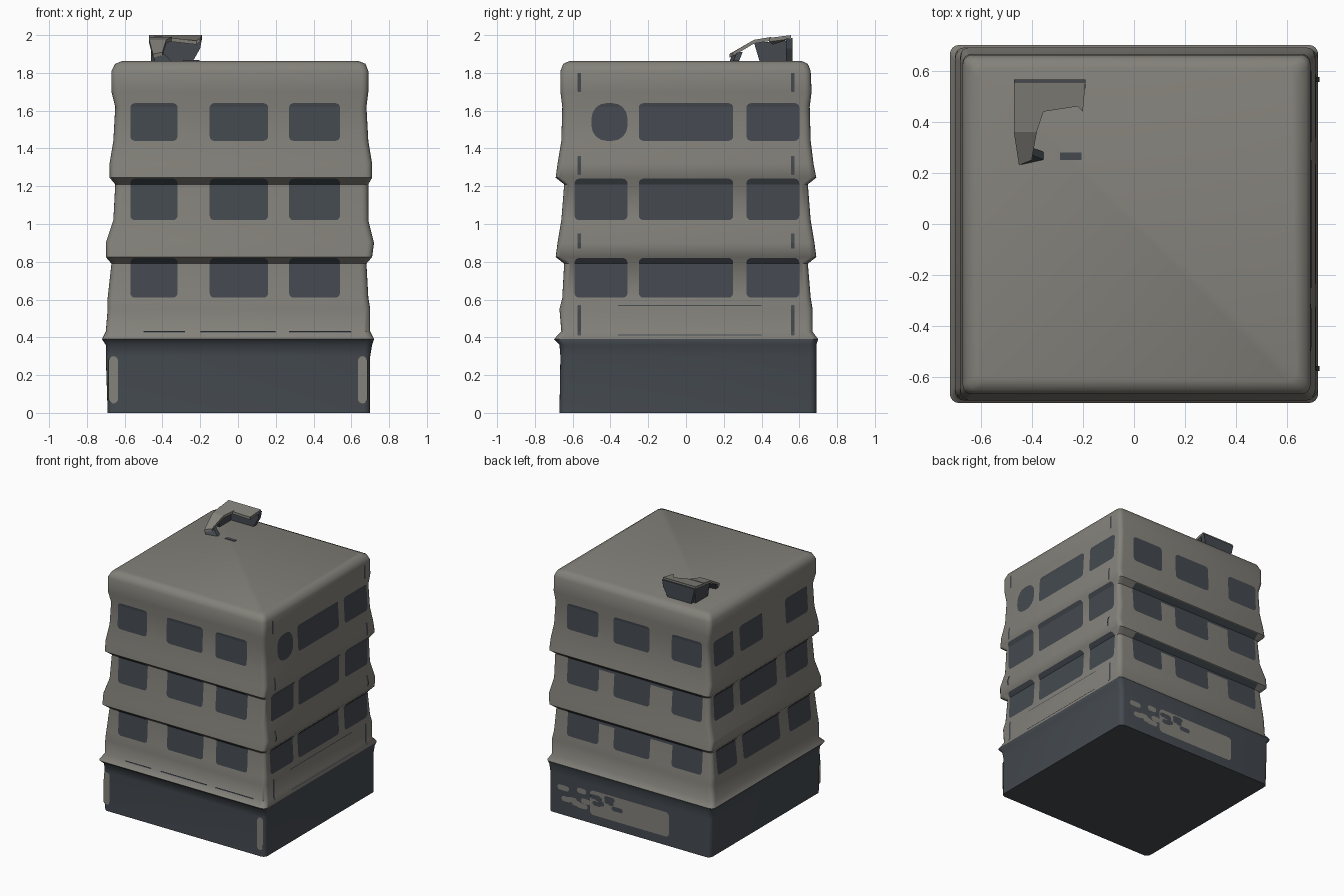
import bpy, bmesh, math, random
from mathutils import Vector

if "Cube" in bpy.data.objects:
    bpy.data.objects.remove(bpy.data.objects["Cube"])

random.seed(4)


def material(name, rgb):
    m = bpy.data.materials.new(name)
    m.diffuse_color = (*rgb, 1)
    m.use_nodes = True
    m.node_tree.nodes["Principled BSDF"].inputs["Base Color"].default_value = m.diffuse_color
    return m


STONE = material("warm_grey_wall", (0.23, 0.22, 0.195))
SLATE = material("dark_slate", (0.058, 0.068, 0.08))
MATS = [STONE, SLATE]

# Wall profile: height, then distance of left, right, front, back wall from the centre
PROFILE = [
    (0.00, .69, .70, .67, .69), (0.30, .70, .70, .665, .69), (0.36, .70, .71, .67, .69),
    (0.39, .72, .72, .70, .70), (0.43, .70, .70, .66, .67), (0.55, .69, .70, .67, .67),
    (0.61, .69, .69, .655, .66), (0.79, .67, .68, .645, .645), (0.825, .70, .71, .69, .69),
    (0.90, .70, .72, .68, .68), (1.02, .66, .69, .66, .66), (1.21, .65, .69, .645, .645),
    (1.245, .68, .71, .69, .69), (1.32, .68, .71, .68, .675), (1.44, .66, .69, .66, .66),
    (1.62, .65, .68, .655, .655), (1.70, .67, .69, .665, .665), (1.81, .67, .69, .665, .66),
    (1.848, .65, .675, .65, .645), (1.864, .61, .635, .615, .61),
]
COLUMN = {"left": 1, "right": 2, "front": 3, "back": 4}


def reach(side, z):
    c = COLUMN[side]
    for a, b in zip(PROFILE, PROFILE[1:]):
        if z <= b[0]:
            t = (z - a[0]) / (b[0] - a[0])
            return a[c] + t * (b[c] - a[c])
    return PROFILE[-1][c]


def finish(name, bm, smooth=None):
    me = bpy.data.meshes.new(name)
    bm.to_mesh(me)
    bm.free()
    for m in MATS:
        me.materials.append(m)
    ob = bpy.data.objects.new(name, me)
    bpy.context.collection.objects.link(ob)
    if smooth:
        bpy.context.view_layer.objects.active = ob
        ob.select_set(True)
        bpy.ops.object.shade_smooth_by_angle(angle=math.radians(smooth))
        ob.select_set(False)
    return ob


# Body: rounded-square rings lofted up the profile, dark below the first ledge
def ring(bm, z, l, r, f, b, rad=0.035, steps=4):
    verts = []
    for k, (cx, cy) in enumerate([(r - rad, b - rad), (rad - l, b - rad),
                                  (rad - l, rad - f), (r - rad, rad - f)]):
        for i in range(steps + 1):
            a = math.pi / 2 * (k + i / steps)
            verts.append(bm.verts.new((cx + rad * math.cos(a), cy + rad * math.sin(a), z)))
    return verts


bm = bmesh.new()
rings = [ring(bm, *row) for row in PROFILE]
for lo, hi in zip(rings, rings[1:]):
    n = len(lo)
    for i in range(n):
        f = bm.faces.new((lo[i], lo[(i + 1) % n], hi[(i + 1) % n], hi[i]))
        f.material_index = 1 if f.calc_center_median().z < 0.38 else 0
bm.faces.new(rings[-1])
bm.faces.new(rings[0][::-1]).material_index = 1
finish("building_body", bm, 50)


# Thin rounded plate that follows a wall
def plate(bm, side, u0, u1, z0, z1, mat=1, r=0.025, off=0.005):
    r = min(r, (z1 - z0) / 2, (u1 - u0) / 2)
    zs = {row[0] for row in PROFILE if z0 < row[0] < z1}
    for i in range(5):
        d = r * (1 - math.cos(math.pi / 2 * i / 4))
        zs |= {round(z0 + d, 5), round(z1 - d, 5)}
    rows = []
    for z in sorted(zs):
        d = max(0, min(z - z0, z1 - z))
        inset = r - math.sqrt(max(0, r * r - (r - d) ** 2)) if d < r else 0
        inset = min(inset, (u1 - u0) / 2 - 0.001)
        w = reach(side, z) + off
        pts = []
        for u in (u0 + inset, u1 - inset):
            pts.append({"front": (u, -w, z), "back": (u, w, z),
                        "right": (w, u, z), "left": (-w, u, z)}[side])
        rows.append([bm.verts.new(p) for p in pts])
    for a, b in zip(rows, rows[1:]):
        quad = [a[0], a[1], b[1], b[0]]
        if side in ("back", "left"):
            quad.reverse()
        bm.faces.new(quad).material_index = mat


# Windows: three storeys of three on every side
STOREYS = [(0.61, 0.82), (1.02, 1.24), (1.44, 1.64)]
WINDOWS = {
    "front": [(-.57, -.32), (-.15, .16), (.27, .54)],
    "right": [(-.59, -.31), (-.25, .25), (.32, .60)],
    "back": [(-.60, -.34), (-.15, .16), (.29, .56)],
    "left": [(-.55, -.28), (-.17, .28), (.36, .60)],
}
for side, spans in WINDOWS.items():
    bm = bmesh.new()
    for s, (z0, z1) in enumerate(STOREYS):
        for i, (u0, u1) in enumerate(spans):
            r = 0.025
            if side == "right" and s == 2 and i == 0:
                u0, r = -0.50, 0.08
            if side == "left" and s == 2 and i == 1:
                u0 = 0.0
            plate(bm, side, u0, u1, z0, z1, r=r)
        # dark strip joining the back windows under the ledges
        if side == "back" and s < 2:
            plate(bm, side, spans[0][0], spans[2][1], z1 - 0.05, z1, r=0.01)
    finish(side + "_windows", bm)

# Dark panel outlines on the front and right walls
bm = bmesh.new()
for z0, z1 in ((0.41, 0.57), (0.87, 0.95), (1.26, 1.36), (1.70, 1.80)):
    for u in (-0.565, 0.565):
        plate(bm, "right", u - 0.009, u + 0.009, z0, z1, r=0.004)
for z in (0.41, 0.565):
    plate(bm, "right", -0.36, 0.40, z, z + 0.006, r=0.002)
for u0, u1 in ((-0.5, -0.28), (-0.2, 0.2), (0.27, 0.6)):
    plate(bm, "front", u0, u1, 0.425, 0.433, r=0.002)
finish("panel_outlines", bm)

# Pale patches on the base: front corners and the worn rear panel
bm = bmesh.new()
plate(bm, "front", -0.685, -0.635, 0.05, 0.30, 0)
plate(bm, "front", 0.635, 0.685, 0.05, 0.30, 0)
plate(bm, "back", -0.34, 0.34, 0.07, 0.26, 0, 0.03)
for i in range(9):
    u, z = random.uniform(0.36, 0.6), random.uniform(0.08, 0.22)
    plate(bm, "back", u - 0.04, u + 0.04, z, z + 0.04, 0, 0.02)
for i in range(9):
    u, z = random.uniform(-0.1, 0.33), random.uniform(0.14, 0.24)
    w = random.uniform(0.02, 0.05)
    plate(bm, "back", u - w, u + w, z, z + 0.035, 1, 0.018, 0.008)
finish("base_patches", bm)


# Rooftop shelter: broken shell with L-shaped lid, dark back panel and legs
def prism(name, pts, depth, mat):
    bm = bmesh.new()
    f = bm.faces.new([bm.verts.new(p) for p in pts])
    f.normal_update()
    out = bmesh.ops.extrude_face_region(bm, geom=[f])["geom"]
    for v in out:
        if isinstance(v, bmesh.types.BMVert):
            v.co += Vector(depth)
    bmesh.ops.recalc_face_normals(bm, faces=bm.faces)
    for f in bm.faces:
        f.material_index = mat
    return finish(name, bm)


prism("shelter_back_panel", [(-.44, .53, 1.86), (-.24, .53, 1.86), (-.20, .53, 1.93),
                             (-.19, .53, 1.985), (-.47, .53, 1.985)], (0, .035, 0), 1)
prism("shelter_lid_back", [(-.47, .44, 1.965), (-.35, .44, 1.965), (-.22, .46, 1.95),
                           (-.20, .44, 1.965), (-.19, .555, 1.98), (-.47, .555, 1.98)],
      (0, 0, .02), 0)
prism("shelter_lid_arm", [(-.47, .36, 1.955), (-.38, .36, 1.955),
                          (-.35, .45, 1.97), (-.47, .45, 1.97)], (0, 0, .02), 0)
prism("shelter_lid_slope", [(-.45, .23, 1.88), (-.40, .25, 1.89),
                            (-.38, .36, 1.955), (-.47, .36, 1.955)], (0, 0, .02), 0)
prism("shelter_side_wall", [(-.46, .39, 1.86), (-.46, .54, 1.86),
                            (-.46, .54, 1.97), (-.46, .36, 1.96)], (.03, 0, 0), 1)
prism("shelter_front_leg", [(-.44, .23, 1.86), (-.35, .25, 1.86),
                            (-.40, .27, 1.91), (-.45, .25, 1.91)], (0, .03, 0), 1)
prism("roof_mark", [(-.29, .25, 1.863), (-.205, .25, 1.863),
                    (-.205, .28, 1.863), (-.29, .28, 1.863)], (0, 0, .004), 1)
